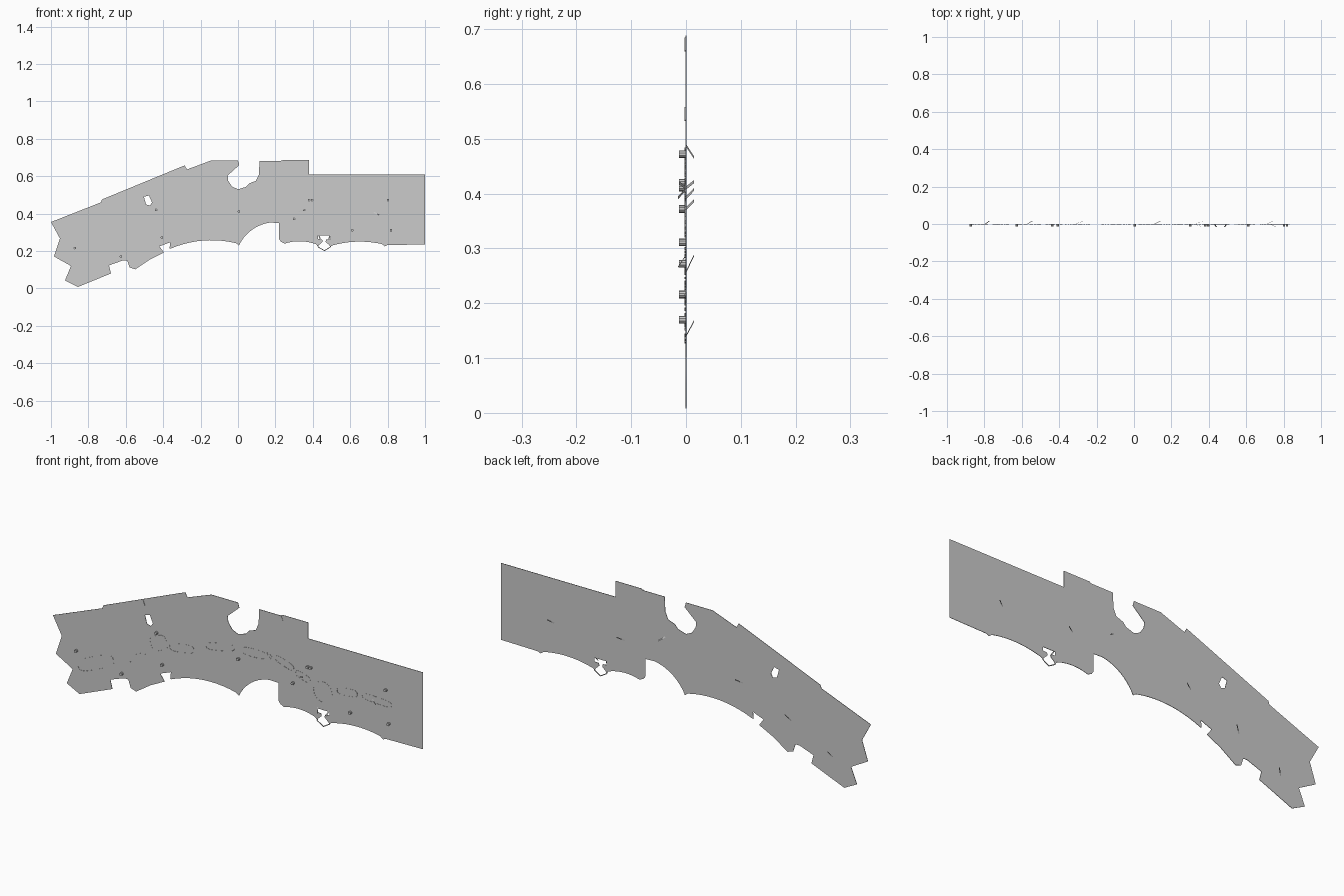
import bpy, bmesh, math
from mathutils import Vector, Matrix

if "Cube" in bpy.data.objects:
    bpy.data.objects.remove(bpy.data.objects["Cube"])


def arc(p, m, q, n=10):
    """Points on the circle through p, m, q."""
    (ax, ay), (bx, by), (cx, cy) = p, m, q
    d = 2 * (ax * (by - cy) + bx * (cy - ay) + cx * (ay - by))
    a2, b2, c2 = ax * ax + ay * ay, bx * bx + by * by, cx * cx + cy * cy
    ux = (a2 * (by - cy) + b2 * (cy - ay) + c2 * (ay - by)) / d
    uy = (a2 * (cx - bx) + b2 * (ax - cx) + c2 * (bx - ax)) / d
    r = math.hypot(ax - ux, ay - uy)
    t0 = math.atan2(ay - uy, ax - ux)
    t1 = math.atan2(cy - uy, cx - ux)
    turn = (bx - ax) * (cy - ay) - (by - ay) * (cx - ax)
    span = (t1 - t0) % (2 * math.pi)
    if turn < 0:
        span -= 2 * math.pi
    return [(ux + r * math.cos(t0 + span * i / n),
             uy + r * math.sin(t0 + span * i / n)) for i in range(n + 1)]


def finish(bm, name):
    bmesh.ops.recalc_face_normals(bm, faces=bm.faces)
    me = bpy.data.meshes.new(name)
    bm.to_mesh(me)
    bm.free()
    ob = bpy.data.objects.new(name, me)
    bpy.context.collection.objects.link(ob)
    return ob


def bar(bm, p, q, w, y0, y1):
    """Thin box following the line p-q in the xz plane."""
    p, q = Vector(p), Vector(q)
    d = q - p
    m = Matrix.Translation(((p.x + q.x) / 2, (y0 + y1) / 2, (p.y + q.y) / 2))
    m = m @ Matrix.Rotation(-math.atan2(d.y, d.x), 4, 'Y')
    m = m @ Matrix.Diagonal((d.length, y1 - y0, w, 1))
    bmesh.ops.create_cube(bm, size=1, matrix=m)


def filled(name, loops, half):
    """Flat filled sheet in the xz plane, holes included."""
    cu = bpy.data.curves.new(name, 'CURVE')
    cu.dimensions, cu.fill_mode, cu.extrude = '2D', 'BOTH', half
    for pts in loops:
        sp = cu.splines.new('POLY')
        sp.points.add(len(pts) - 1)
        for v, (x, z) in zip(sp.points, pts):
            v.co = (x, z, 0, 1)
        sp.use_cyclic_u = True
    ob = bpy.data.objects.new(name, cu)
    ob.rotation_euler.x = math.pi / 2
    bpy.context.collection.objects.link(ob)
    bpy.ops.object.select_all(action='DESELECT')
    ob.select_set(True)
    bpy.context.view_layer.objects.active = ob
    bpy.ops.object.convert(target='MESH')


# Panel outline, clockwise from the lower left tip
upper = [(-.856, .008), (-.925, .043), (-.893, .12), (-.984, .171), (-.952, .267),
         (-1, .355), (-.733, .46), (-.727, .476), (-.285, .658), (-.273, .636),
         (-.144, .684), (0, .684), (.007, .66), (-.055, .604), (-.053, .577),
         (-.032, .545), (0, .53), (.043, .543), (.06, .562), (.096, .575),
         (.112, .61), (.115, .682), (.235, .682), (.24, .688), (.38, .688),
         (.38, .61), (1, .61), (1, .235), (.80, .232), (.785, .225)]
notch = [(.495, .225), (.468, .25), (.472, .262), (.495, .264), (.495, .282),
         (.428, .282), (.428, .264), (.45, .262), (.452, .25), (.425, .225)]
left_low = [(-.366, .215), (-.362, .247), (-.42, .225), (-.396, .192), (-.47, .155),
            (-.55, .102), (-.58, .112), (-.592, .15), (-.615, .15), (-.69, .123),
            (-.679, .08)]
outline = (upper + arc((.77, .237), (.63, .25), (.505, .23)) + notch
           + arc((.42, .235), (.34, .252), (.25, .24))
           + [(.23, .25), (.219, .265), (.219, .35)]
           + arc((.17, .352), (.07, .31), (.005, .23))
           + arc((-.01, .242), (-.17, .257), (-.36, .213)) + left_low)
hole = [(-.503, .49), (-.476, .497), (-.46, .46), (-.47, .443), (-.492, .449)]
filled("panel_sheet", [outline, hole], .001)

# Narrow raised rim on the front face
bm = bmesh.new()
face = bm.faces.new([bm.verts.new((x, -.001, z)) for x, z in outline])
bmesh.ops.inset_region(bm, faces=[face], thickness=.008, use_even_offset=False)
bmesh.ops.delete(bm, geom=[face], context='FACES_ONLY')
ext = bmesh.ops.extrude_face_region(bm, geom=bm.faces[:])
bmesh.ops.translate(bm, vec=(0, -.0015, 0),
                    verts=[v for v in ext['geom'] if isinstance(v, bmesh.types.BMVert)])
finish(bm, "panel_rim")

# Pointed clip hanging below the lower notch
bm = bmesh.new()
clip = [(.43, .235), (.428, .222), (.462, .202), (.495, .222), (.49, .235)]
for p, q in zip(clip, clip[1:]):
    bar(bm, p, q, .004, -.001, .001)
finish(bm, "notch_clip")

# Dashed low ribs: rounded cells (x0, z0, x1, z1, half height)
cells = [(-.864, .142, -.673, .226, .03), (-.63, .226, -.5, .298, .012),
         (-.47, .355, -.385, .39, .035), (-.368, .37, -.237, .39, .02),
         (-.172, .427, -.02, .457, .018), (.025, .459, .15, .463, .02),
         (.16, .482, .19, .455, .006), (.204, .472, .302, .44, .016),
         (.313, .428, .39, .405, .016), (.41, .37, .51, .37, .05),
         (.537, .40, .646, .409, .018), (.673, .411, .831, .404, .016)]
bm = bmesh.new()
for x0, z0, x1, z1, b in cells:
    u = Vector((x1 - x0, z1 - z0)) / 2
    c, v = Vector((x0, z0)) + u, Vector((-u.y, u.x)).normalized() * b
    e = 1 if abs(u.length - b) < .001 else .6
    pts = []
    for i in range(48):
        s, k = math.sin(i * math.pi / 24), math.cos(i * math.pi / 24)
        pts.append(c + u * math.copysign(abs(k) ** e, k) + v * math.copysign(abs(s) ** e, s))
    for i in range(0, 48, 2):
        bar(bm, pts[i], pts[i + 1], .0008, -.0025, -.001)
finish(bm, "dashed_ribs")

# Small posts on the front
posts = [(-.872, .216), (-.626, .17), (-.407, .272), (-.438, .42), (.005, .411),
         (.30, .372), (.38, .472), (.396, .472), (.802, .472), (.61, .311), (.818, .311)]
bm = bmesh.new()
for x, z in posts:
    m = Matrix.Translation((x, -.0065, z)) @ Matrix.Rotation(math.pi / 2, 4, 'X')
    bmesh.ops.create_cone(bm, cap_ends=True, segments=10, radius1=.007, radius2=.007,
                          depth=.013, matrix=m)
for x, z in [(-.508, .545), (.237, .672)]:
    bar(bm, (x - .005, z + .012), (x + .005, z - .012), .005, -.003, 0)
finish(bm, "front_posts")

# Thin tabs bent out of the sheet (x0, z0 at the sheet, x1, z1 at the tip, tip y)
tabs = [(-.795, .14, -.775, .168, .015), (-.57, .257, -.545, .288, .015),
        (-.31, .372, -.275, .387, .015), (.11, .488, .14, .465, .015),
        (.33, .41, .365, .422, .015), (.71, .392, .74, .408, .015),
        (.32, .41, .36, .42, -.013), (.725, .408, .755, .392, -.015),
        (.43, .288, .44, .265, -.015), (.495, .288, .485, .265, -.015)]
bm = bmesh.new()
for x0, z0, x1, z1, y in tabs:
    n = Vector((z0 - z1, x1 - x0)).normalized() * .003
    ring = [(x0 + n.x, 0, z0 + n.y), (x0 - n.x, 0, z0 - n.y),
            (x1 - n.x, y, z1 - n.y), (x1 + n.x, y, z1 + n.y)]
    bm.faces.new([bm.verts.new(p) for p in ring])
finish(bm, "bent_tabs")
